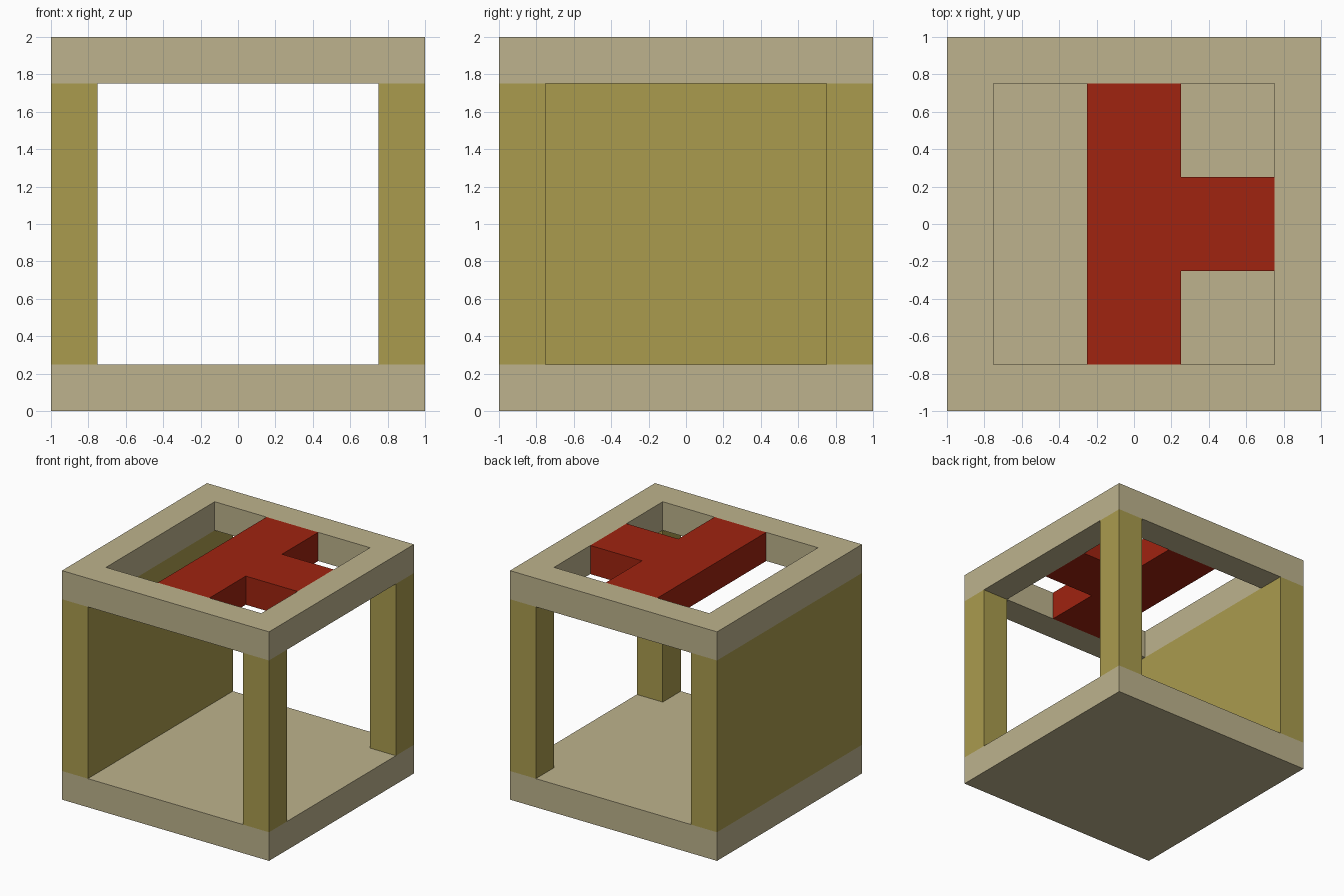
import bpy
import bmesh

cube = bpy.data.objects.get("Cube")
if cube:
    bpy.data.objects.remove(cube, do_unlink=True)

OUT, IN = 1.0, 0.75      # outer and inner half widths
T = OUT - IN             # thickness of slabs and posts
TOP = 2.0


def material(name, rgb):
    mat = bpy.data.materials.new(name)
    mat.use_nodes = True
    mat.diffuse_color = (*rgb, 1)
    mat.node_tree.nodes["Principled BSDF"].inputs["Base Color"].default_value = (*rgb, 1)
    return mat


tan = material("tan", (0.51, 0.45, 0.266))
olive = material("olive", (0.40, 0.33, 0.076))
red = material("red", (0.35, 0.017, 0.005))


def prism(name, outline, z0, z1, mat, hole=None):
    """Extrude a flat outline upward, optionally around a matching hole."""
    bm = bmesh.new()
    verts = [bm.verts.new((x, y, z0)) for x, y in outline]
    if hole:
        inner = [bm.verts.new((x, y, z0)) for x, y in hole]
        n = len(verts)
        faces = [bm.faces.new((verts[i], verts[(i + 1) % n], inner[(i + 1) % n], inner[i]))
                 for i in range(n)]
    else:
        faces = [bm.faces.new(verts)]
    result = bmesh.ops.extrude_face_region(bm, geom=faces, use_keep_orig=True)
    moved = [v for v in result["geom"] if isinstance(v, bmesh.types.BMVert)]
    bmesh.ops.translate(bm, verts=moved, vec=(0, 0, z1 - z0))
    # merge the mitred corners of the ring into one flat face
    if hole:
        bmesh.ops.dissolve_limit(bm, angle_limit=0.01, verts=bm.verts, edges=bm.edges)
    bmesh.ops.recalc_face_normals(bm, faces=bm.faces)
    mesh = bpy.data.meshes.new(name)
    bm.to_mesh(mesh)
    bm.free()
    mesh.materials.append(mat)
    obj = bpy.data.objects.new(name, mesh)
    bpy.context.collection.objects.link(obj)
    return obj


def rect(x0, x1, y0, y1):
    return [(x0, y0), (x1, y0), (x1, y1), (x0, y1)]


square = rect(-OUT, OUT, -OUT, OUT)

# Floor slab and open top frame
prism("floor_slab", square, 0, T, tan)
prism("top_frame", square, TOP - T, TOP, tan, hole=rect(-IN, IN, -IN, IN))

# Solid wall on one side, two corner posts on the other
prism("right_wall", rect(-OUT, -IN, -OUT, OUT), T, TOP - T, olive)
prism("front_left_post", rect(IN, OUT, -OUT, -IN), T, TOP - T, olive)
prism("back_left_post", rect(IN, OUT, IN, OUT), T, TOP - T, olive)

# T-shaped bridge across the top opening
tee = [(-T, -IN), (T, -IN), (T, -T), (IN, -T), (IN, T), (T, T), (T, IN), (-T, IN)]
prism("tee_bridge", tee, TOP - T, TOP, red)
